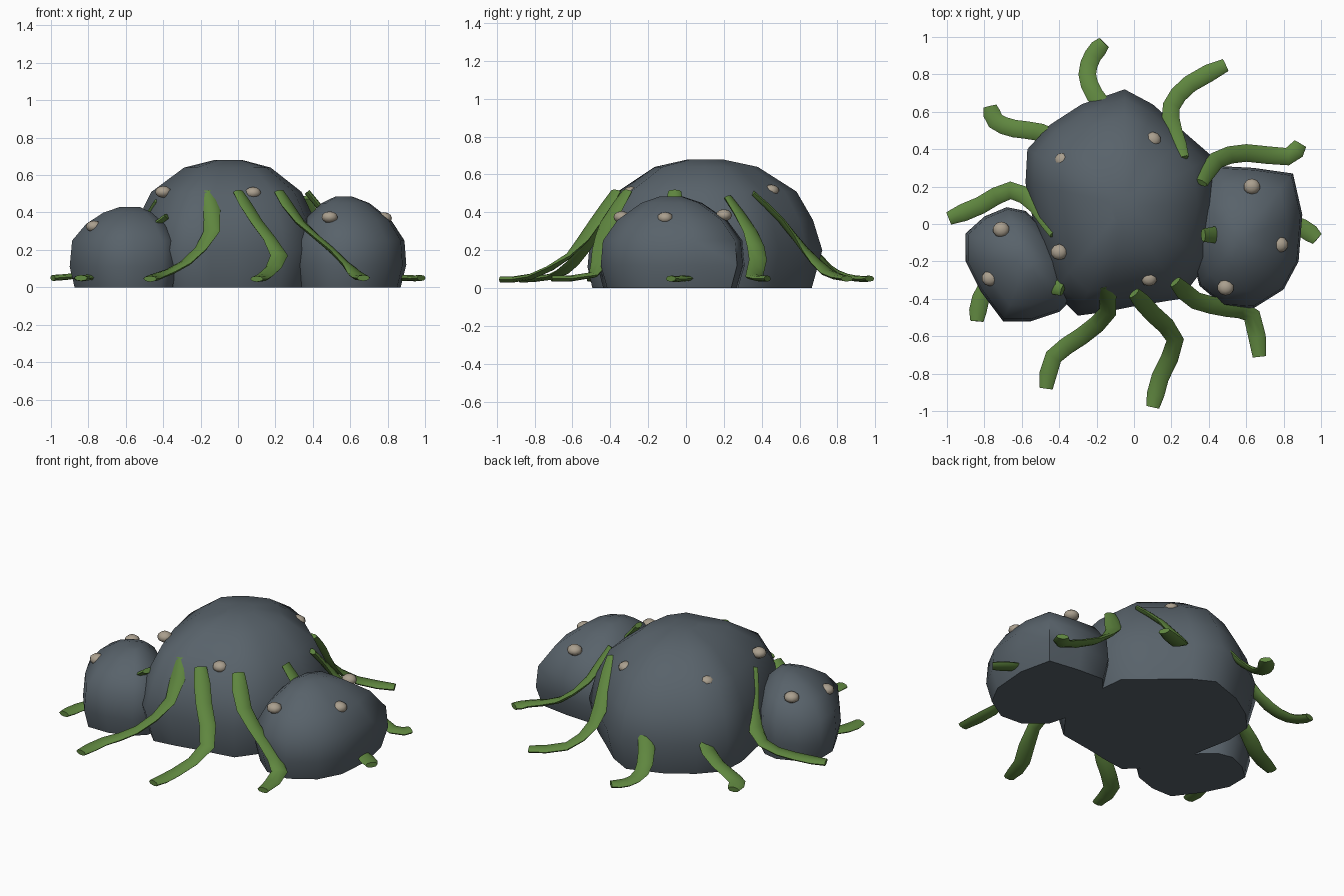
import bpy, bmesh, math
from mathutils import Vector

cube = bpy.data.objects.get("Cube")
if cube:
    bpy.data.objects.remove(cube, do_unlink=True)


def make_material(name, rgb):
    m = bpy.data.materials.new(name)
    m.use_nodes = True
    m.diffuse_color = (*rgb, 1)
    m.node_tree.nodes["Principled BSDF"].inputs["Base Color"].default_value = (*rgb, 1)
    return m


stone = make_material("slate grey stone", (0.098, 0.123, 0.145))
weed = make_material("seaweed green", (0.115, 0.24, 0.05))
shell = make_material("barnacle tan", (0.40, 0.345, 0.27))


def finish(name, bm, mat, angle=60):
    bmesh.ops.recalc_face_normals(bm, faces=bm.faces)
    me = bpy.data.meshes.new(name)
    bm.to_mesh(me)
    bm.free()
    me.materials.append(mat)
    ob = bpy.data.objects.new(name, me)
    bpy.context.collection.objects.link(ob)
    bpy.ops.object.select_all(action="DESELECT")
    ob.select_set(True)
    bpy.context.view_layer.objects.active = ob
    bpy.ops.object.shade_smooth_by_angle(angle=math.radians(angle))
    return ob


def bridge(bm, rings):
    # Skin consecutive rings and cap both ends
    for a, b in zip(rings, rings[1:]):
        for i in range(len(a)):
            j = (i + 1) % len(a)
            bm.faces.new((a[i], a[j], b[j], b[i]))
    bm.faces.new(rings[0])
    bm.faces.new(rings[-1])


def rock(name, centre, outline, profile):
    # Boulder: a footprint outline scaled through a height profile
    bm = bmesh.new()
    c = Vector(centre)
    rings = []
    for z, s in profile:
        pts = [c + (Vector(p) - c) * s for p in outline]
        rings.append([bm.verts.new((p.x, p.y, z)) for p in pts])
    bridge(bm, rings)
    return finish(name, bm, stone)


rock("main_rock", (-.05, .1),
     [(-.05, .72), (.1, .64), (.27, .49), (.42, .36), (.45, .1), (.4, -.2), (.25, -.4),
      (0, -.44), (-.15, -.47), (-.3, -.49), (-.43, -.36), (-.52, -.08), (-.58, .22),
      (-.57, .4), (-.45, .53), (-.28, .64)],
     [(0, .91), (.2, 1), (.36, .92), (.51, .78), (.64, .45), (.68, .15)])
rock("left_side_rock", (.56, -.08),
     [(.45, .31), (.64, .3), (.85, .27), (.9, .05), (.88, -.2), (.8, -.35), (.64, -.45),
      (.48, -.44), (.35, -.33), (.29, -.1), (.32, .15)],
     [(0, .91), (.12, 1), (.25, .97), (.36, .76), (.45, .42), (.485, .15)])
rock("right_side_rock", (-.57, -.2),
     [(-.9, -.05), (-.8, .04), (-.68, .09), (-.58, .07), (-.45, -.05), (-.35, -.2),
      (-.33, -.4), (-.4, -.47), (-.55, -.52), (-.7, -.52), (-.82, -.36), (-.9, -.2)],
     [(0, .92), (.11, 1), (.25, .96), (.34, .73), (.4, .45), (.43, .18)])


def frond(name, path, half_width=.047, half_thick=.016, sides=8):
    # Flat tube swept along a path, lying level across its width
    pts = [Vector(p) for p in path]
    # Double the points with a gentle curve between them
    fine = [pts[0]]
    for i in range(len(pts) - 1):
        a, b = pts[i], pts[i + 1]
        before, after = pts[max(i - 1, 0)], pts[min(i + 2, len(pts) - 1)]
        fine += [(a + b) * .5625 - (before + after) * .0625, b]
    bm = bmesh.new()
    rings = []
    for i, p in enumerate(fine):
        t = (fine[min(i + 1, len(fine) - 1)] - fine[max(i - 1, 0)]).normalized()
        across = t.cross(Vector((0, 0, 1))).normalized()
        up = across.cross(t)
        taper = .75 if i in (0, len(fine) - 1) else 1
        ring = []
        for k in range(sides):
            a = math.tau * k / sides
            ring.append(bm.verts.new(p + across * math.cos(a) * half_width * taper
                                     + up * math.sin(a) * half_thick))
        rings.append(ring)
    bridge(bm, rings)
    return finish(name, bm, weed)


fronds = {
    "front_right": [(-.16, -.33, .51), (-.14, -.47, .3), (-.28, -.6, .13), (-.43, -.71, .06), (-.47, -.88, .045)],
    "front_middle": [(0, -.37, .51), (.1, -.48, .35), (.22, -.62, .17), (.14, -.82, .06), (.1, -.98, .045)],
    "front_left": [(.22, -.31, .51), (.33, -.41, .35), (.5, -.45, .2), (.63, -.49, .07), (.67, -.71, .05)],
    "left": [(.37, -.06, .51), (.55, -.05, .3), (.8, 0, .08), (.9, -.02, .05), (.98, -.08, .05)],
    "back_left": [(.36, .22, .48), (.44, .34, .3), (.6, .38, .15), (.82, .36, .06), (.89, .43, .05)],
    "back_middle": [(.26, .35, .5), (.21, .5, .36), (.2, .63, .2), (.3, .75, .08), (.49, .85, .05)],
    "back": [(-.1, .55, .38), (-.21, .69, .17), (-.25, .8, .08), (-.22, .9, .05), (-.16, .97, .05)],
    "back_right": [(-.35, .42, .4), (-.5, .49, .16), (-.64, .51, .08), (-.74, .55, .06), (-.77, .63, .05)],
    "right": [(-.42, -.05, .46), (-.52, .1, .28), (-.66, .18, .14), (-.82, .1, .07), (-.99, .03, .05)],
    "right_corner": [(-.38, -.35, .38), (-.55, -.3, .25), (-.74, -.3, .08), (-.82, -.4, .05), (-.84, -.52, .05)],
}
for place, path in fronds.items():
    frond(place + "_seaweed", path)

# Barnacles dotted over the boulders
spots = [(-.38, .34, .515), (.1, .45, .515), (-.4, -.15, .51), (.08, -.29, .505),
         (.63, .2, .385), (.78, -.11, .37), (.49, -.34, .375),
         (-.71, -.03, .36), (-.77, -.29, .325)]
for i, spot in enumerate(spots):
    bm = bmesh.new()
    bmesh.ops.create_uvsphere(bm, u_segments=10, v_segments=6, radius=.045)
    bmesh.ops.scale(bm, vec=(1, .95, .7), verts=bm.verts)
    barnacle = finish("barnacle_%d" % (i + 1), bm, shell)
    barnacle.location = spot
